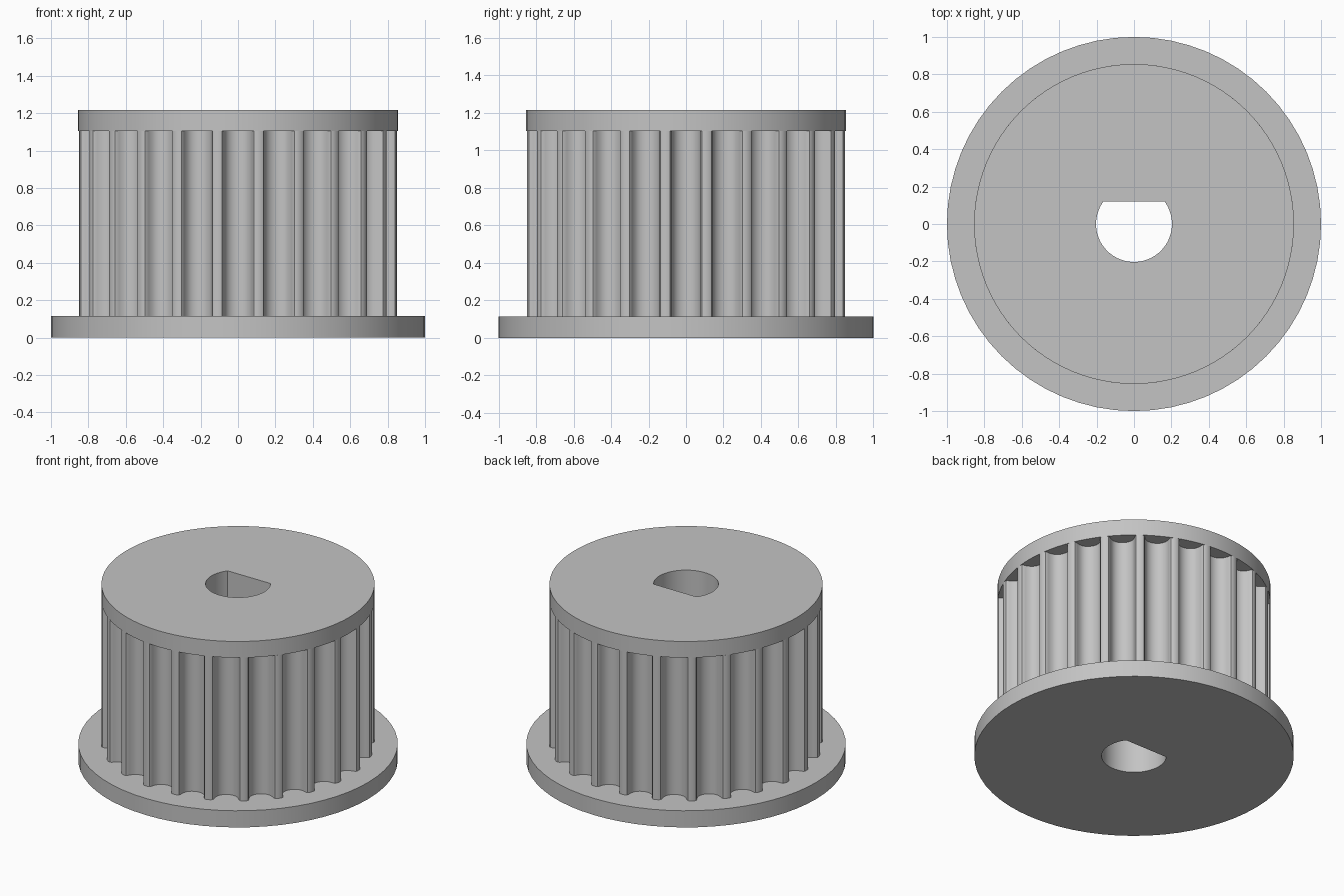
import bpy, bmesh
from math import sin, cos, pi, asin, sqrt
from mathutils import Vector, Matrix

cube = bpy.data.objects.get("Cube")
if cube:
    bpy.data.objects.remove(cube, do_unlink=True)

TEETH = 24
BODY_R = 0.855
BASE_TOP, RIM_BOTTOM, HEIGHT = 0.115, 1.105, 1.217

grey = bpy.data.materials.new("plain_grey")
grey.use_nodes = True
colour = (0.55, 0.55, 0.55, 1)
grey.diffuse_color = colour
grey.node_tree.nodes["Principled BSDF"].inputs["Base Color"].default_value = colour


def circle(radius, sides):
    return [Vector((radius * cos(2 * pi * i / sides), radius * sin(2 * pi * i / sides), 0))
            for i in range(sides)]


def bore_outline(radius=0.203, flat=0.12, steps=48):
    """Round shaft hole with one flat on the +y side."""
    a = asin(flat / radius)
    start, sweep = pi - a, pi + 2 * a
    return [Vector((radius * cos(start + sweep * i / steps),
                    radius * sin(start + sweep * i / steps), 0)) for i in range(steps + 1)]


def toothed_outline():
    """Rounded belt grooves repeated around the body circle."""
    half = [(0.098, 0), (0.085, 0.004), (0.0785, 0.015), (0.076, 0.0276),
            (0.0718, 0.0397), (0.0662, 0.0514), (0.0593, 0.0625),
            (0.047, 0.0737), (0.0326, 0.0818), (0.0167, 0.0868)]
    groove = [(-x, d) for x, d in half] + [(0, 0.0885)] + [(x, d) for x, d in reversed(half)]
    edge = sqrt(BODY_R ** 2 - half[0][0] ** 2)
    outline = []
    for i in range(TEETH):
        turn = Matrix.Rotation(2 * pi * i / TEETH, 3, 'Z')
        outline += [turn @ Vector((edge - d, x, 0)) for x, d in groove]
        # crown of the tooth between two grooves
        outline.append(turn @ Vector((BODY_R * cos(pi / TEETH), BODY_R * sin(pi / TEETH), 0)))
    return outline


def bored_slab(name, outline, bottom, top):
    """Extrude an outline, pierced by the shaft hole, between two heights."""
    bm = bmesh.new()
    edges = []
    for loop in (outline, bore_outline()):
        verts = [bm.verts.new((p.x, p.y, bottom)) for p in loop]
        edges += [bm.edges.new((v, verts[i - 1])) for i, v in enumerate(verts)]
    bmesh.ops.triangle_fill(bm, edges=edges, use_beauty=True, normal=(0, 0, 1))
    raised = bmesh.ops.extrude_face_region(bm, geom=bm.faces[:], use_keep_orig=True)
    moved = [g for g in raised["geom"] if isinstance(g, bmesh.types.BMVert)]
    bmesh.ops.translate(bm, verts=moved, vec=(0, 0, top - bottom))
    bmesh.ops.recalc_face_normals(bm, faces=bm.faces[:])
    mesh = bpy.data.meshes.new(name)
    bm.to_mesh(mesh)
    bm.free()
    mesh.materials.append(grey)
    obj = bpy.data.objects.new(name, mesh)
    bpy.context.collection.objects.link(obj)
    bpy.ops.object.select_all(action='DESELECT')
    obj.select_set(True)
    bpy.context.view_layer.objects.active = obj
    bpy.ops.object.shade_smooth_by_angle(angle=pi / 6)
    return obj


# Wide bottom flange, grooved drum and narrow top rim
bored_slab("base_flange", circle(1, 64), 0, BASE_TOP)
bored_slab("toothed_drum", toothed_outline(), BASE_TOP, RIM_BOTTOM)
bored_slab("top_rim", circle(BODY_R, TEETH * 4), RIM_BOTTOM, HEIGHT)
